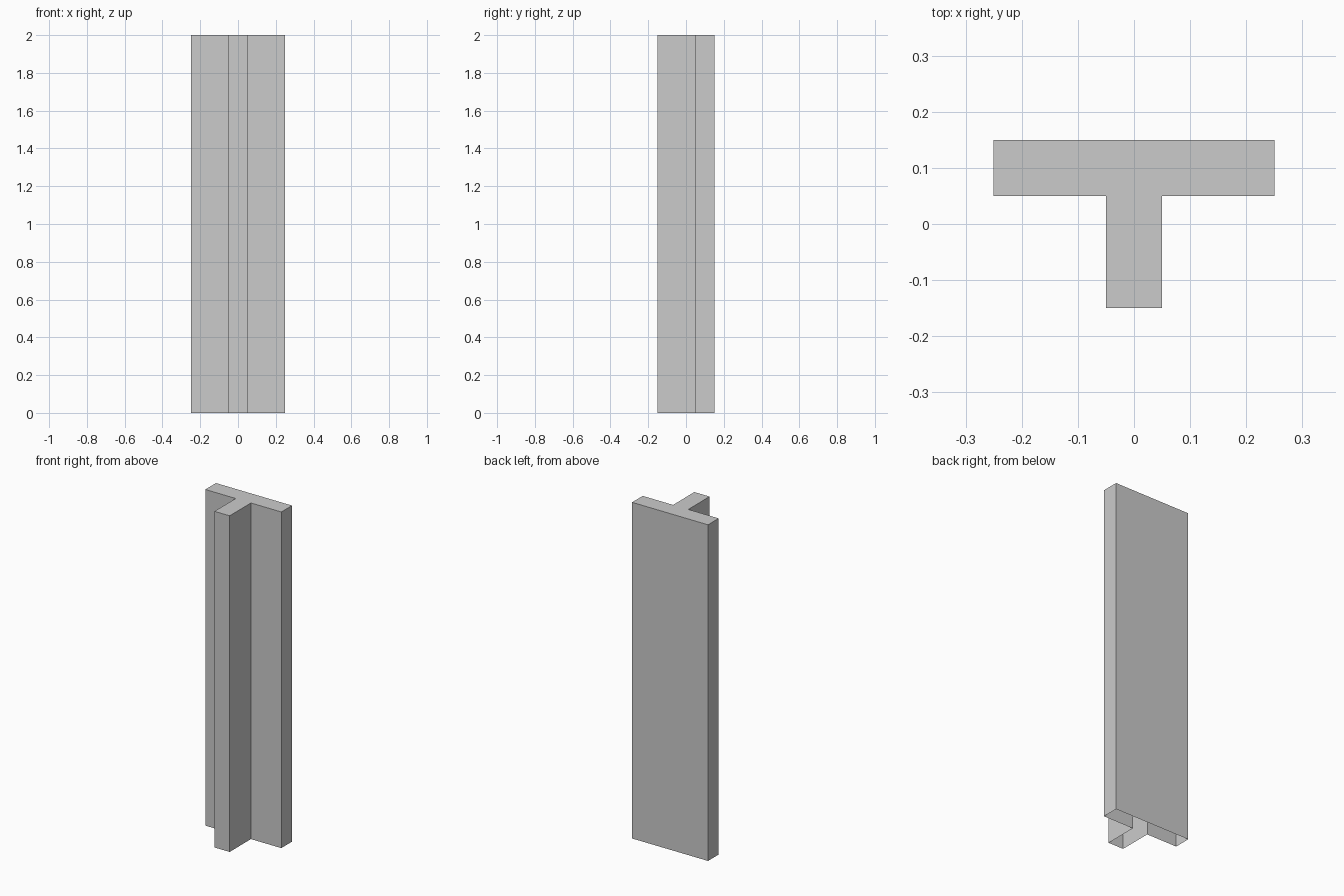
import bpy
import bmesh

if "Cube" in bpy.data.objects:
    bpy.data.objects.remove(bpy.data.objects["Cube"])

HEIGHT = 2.0

# T-shaped cross-section, counter-clockwise seen from above
half = [(0.05, -0.15), (0.05, 0.05), (0.25, 0.05), (0.25, 0.15)]
profile = half + [(-x, y) for x, y in reversed(half)]

# T-section post: side walls and top cap, open underneath
bm = bmesh.new()
bottom = [bm.verts.new((x, y, 0)) for x, y in profile]
top = [bm.verts.new((x, y, HEIGHT)) for x, y in profile]
n = len(profile)
for i in range(n):
    j = (i + 1) % n
    bm.faces.new((bottom[i], bottom[j], top[j], top[i]))
bm.faces.new(top)

mesh = bpy.data.meshes.new("t_section_post")
bm.to_mesh(mesh)
bm.free()
post = bpy.data.objects.new("t_section_post", mesh)
bpy.context.collection.objects.link(post)
